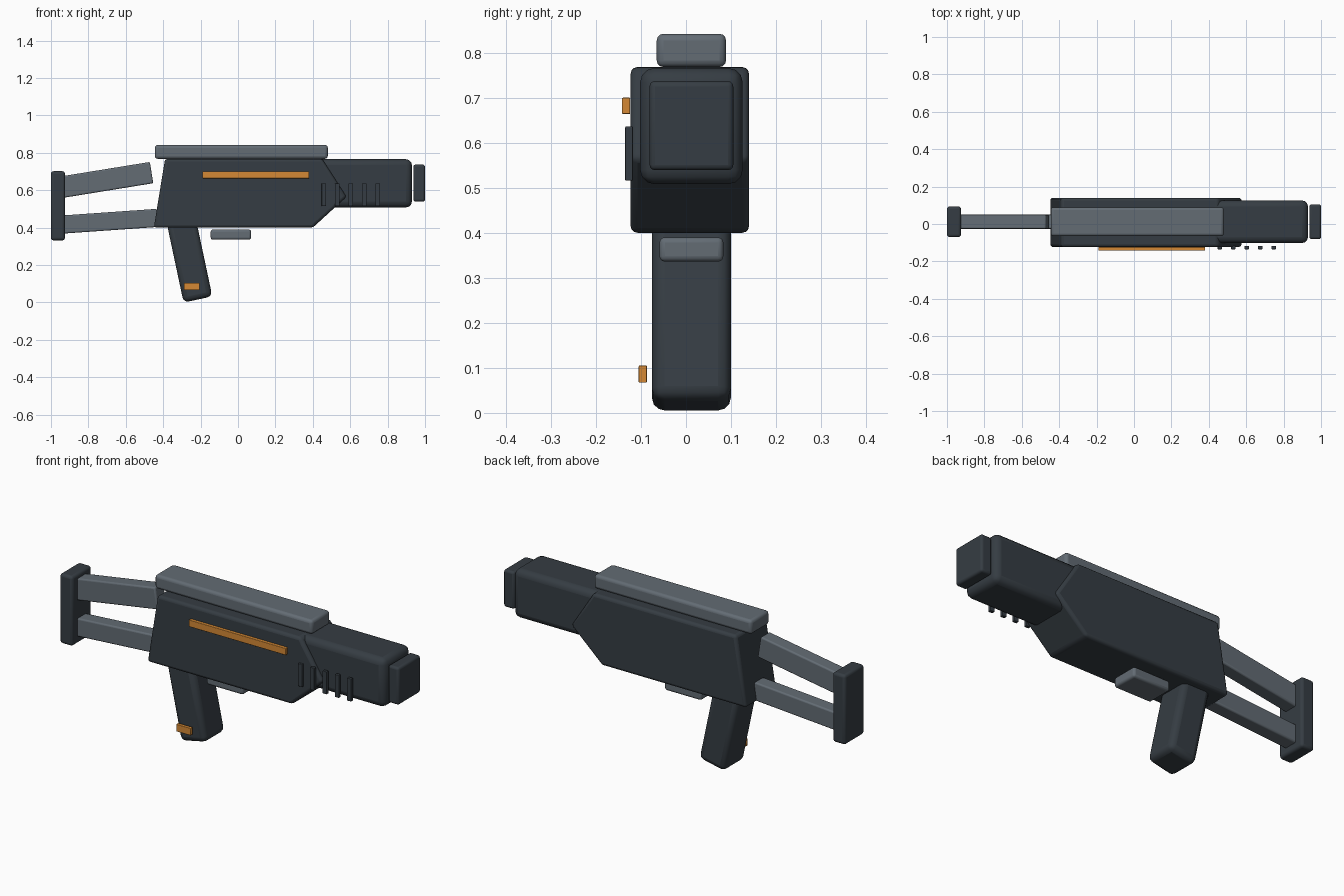
import bpy, bmesh, math
from mathutils import Matrix

if "Cube" in bpy.data.objects:
    bpy.data.objects.remove(bpy.data.objects["Cube"])

YC = 0.012  # depth centre of the main parts


def material(name, rgb):
    m = bpy.data.materials.new(name)
    m.diffuse_color = (*rgb, 1)
    m.use_nodes = True
    m.node_tree.nodes["Principled BSDF"].inputs["Base Color"].default_value = m.diffuse_color
    return m


DARK = material("dark gunmetal", (0.036, 0.046, 0.056))
GREY = material("steel grey", (0.125, 0.150, 0.175))
ORANGE = material("orange", (0.66, 0.25, 0.035))


def finish(name, bm, mat, bevel, segments=3):
    bmesh.ops.recalc_face_normals(bm, faces=bm.faces)
    me = bpy.data.meshes.new(name)
    bm.to_mesh(me)
    bm.free()
    me.materials.append(mat)
    ob = bpy.data.objects.new(name, me)
    bpy.context.collection.objects.link(ob)
    if bevel:
        mod = ob.modifiers.new("rounded edges", 'BEVEL')
        mod.width, mod.segments = bevel, segments
        mod.limit_method = 'ANGLE'
    bpy.ops.object.select_all(action='DESELECT')
    ob.select_set(True)
    bpy.context.view_layer.objects.active = ob
    bpy.ops.object.shade_smooth_by_angle(angle=math.radians(35))
    return ob


def box(name, x, y, z, mat, bevel=0.0, tilt=0.0):
    """Box from (min, max) ranges, tilted about its centre in the xz plane."""
    bm = bmesh.new()
    bmesh.ops.create_cube(bm, size=1)
    size = [b - a for a, b in (x, y, z)]
    mid = [(a + b) / 2 for a, b in (x, y, z)]
    bm.transform(Matrix.Translation(mid)
                 @ Matrix.Rotation(math.radians(-tilt), 4, 'Y')
                 @ Matrix.Diagonal((*size, 1)))
    return finish(name, bm, mat, bevel)


def span(c, size):
    return (c - size / 2, c + size / 2)


# Receiver: side profile extruded through the depth
profile = [(-0.45, 0.40), (0.40, 0.40), (0.58, 0.565), (0.45, 0.768), (-0.39, 0.768)]
bm = bmesh.new()
face = bm.faces.new([bm.verts.new((x, -0.123, z)) for x, z in profile])
ext = bmesh.ops.extrude_face_region(bm, geom=[face])
bmesh.ops.translate(bm, vec=(0, 0.263, 0),
                    verts=[v for v in ext["geom"] if isinstance(v, bmesh.types.BMVert)])
finish("receiver", bm, DARK, 0.015)

# Barrel shroud and muzzle
box("barrel_shroud", (0.38, 0.93), span(YC, 0.228), (0.508, 0.766), DARK, 0.032)
box("muzzle", (0.937, 1.0), span(YC, 0.186), (0.539, 0.737), DARK, 0.012)

# Top rail and underside plate
box("top_rail", (-0.445, 0.48), span(YC, 0.154), (0.768, 0.842), GREY, 0.015)
box("underside_plate", (-0.146, 0.07), span(YC, 0.142), (0.336, 0.390), GREY, 0.012)

# Raked grip
rake, length = math.radians(12), 0.43
gx = -0.214 - math.sin(rake) * length / 2
gz = 0.016 + math.cos(rake) * length / 2
box("grip", span(gx, 0.157), span(YC, 0.175), span(gz, length), DARK, 0.028, tilt=12)

# Stock: two struts and a butt plate
box("upper_strut", span(-0.705, 0.492), span(YC, 0.075), span(0.655, 0.115), GREY, 0.008, tilt=9.2)
box("lower_strut", span(-0.69, 0.52), span(YC, 0.075), span(0.434, 0.097), GREY, 0.008, tilt=4)
box("butt_plate", (-1.0, -0.925), span(YC, 0.164), (0.332, 0.702), DARK, 0.014)

# Orange trim
box("side_stripe", (-0.19, 0.38), (-0.142, -0.124), (0.664, 0.700), ORANGE, 0.002)
box("grip_marker", (-0.290, -0.205), (-0.105, -0.087), (0.067, 0.105), ORANGE, 0.002)

# Row of vent bars
for i in range(5):
    box(f"vent_bar_{i + 1}", span(0.459 + i * 0.072, 0.024), (-0.135, -0.118),
        (0.516, 0.636), DARK, 0.002)
